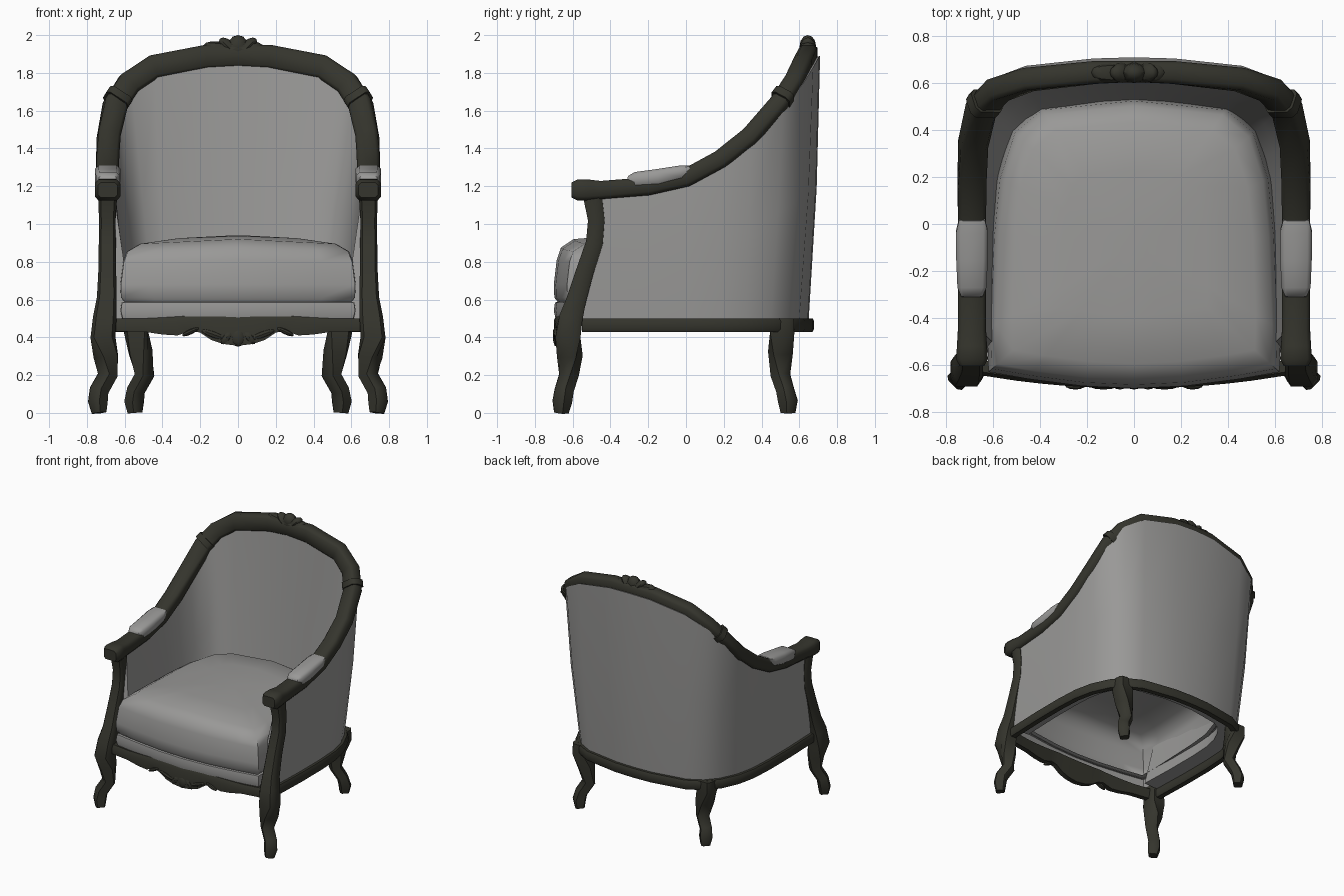
import bpy, bmesh, math
from mathutils import Vector as V

if "Cube" in bpy.data.objects:
    bpy.data.objects.remove(bpy.data.objects["Cube"])


def material(name, rgb):
    m = bpy.data.materials.new(name)
    m.use_nodes = True
    m.diffuse_color = (*rgb, 1)
    bsdf = next(n for n in m.node_tree.nodes if n.type == "BSDF_PRINCIPLED")
    bsdf.inputs["Base Color"].default_value = (*rgb, 1)
    return m


WOOD = material("dark wood", (0.035, 0.035, 0.026))
CLOTH = material("grey upholstery", (0.32, 0.317, 0.31))


def finish(name, bm, mat, angle=40):
    bmesh.ops.recalc_face_normals(bm, faces=bm.faces)
    me = bpy.data.meshes.new(name)
    bm.to_mesh(me)
    bm.free()
    me.materials.append(mat)
    ob = bpy.data.objects.new(name, me)
    bpy.context.collection.objects.link(ob)
    bpy.ops.object.select_all(action="DESELECT")
    ob.select_set(True)
    bpy.context.view_layer.objects.active = ob
    bpy.ops.object.shade_smooth_by_angle(angle=math.radians(angle))


def loft(name, rings, mat, angle=40, start_cap=True, end_cap=True):
    """Skin closed rings of equal length, capping the ends when asked."""
    bm = bmesh.new()
    rows = [[bm.verts.new(p) for p in ring] for ring in rings]
    n = len(rows[0])
    for a, b in zip(rows, rows[1:]):
        for i in range(n):
            j = (i + 1) % n
            bm.faces.new((a[i], a[j], b[j], b[i]))
    if start_cap:
        bm.faces.new(rows[0])
    if end_cap:
        bm.faces.new(rows[-1])
    finish(name, bm, mat, angle)


OCTAGON = [(1, .6), (.72, 1), (-.72, 1), (-1, .6), (-1, -.6), (-.72, -1), (.72, -1), (1, -.6)]


def sweep(name, pts, sizes, outs, mat=WOOD, angle=50):
    """Carry a chamfered section along a path; outs gives its width direction."""
    rings = []
    for i, p in enumerate(pts):
        t = (pts[min(i + 1, len(pts) - 1)] - pts[max(i - 1, 0)]).normalized()
        n = (outs[i] - t * outs[i].dot(t)).normalized()
        b = t.cross(n)
        w, h = sizes[i]
        rings.append([p + n * u * w + b * v * h for u, v in OCTAGON])
    loft(name, rings, mat, angle)


def flip(p):
    return V((-p.x, p.y, p.z))


def mirrored(half):
    """Complete a half path that ends on the centre line."""
    return half + [flip(p) for p in reversed(half[:-1])]


def plan_normals(path):
    res = []
    for i in range(len(path)):
        t = path[min(i + 1, len(path) - 1)] - path[max(i - 1, 0)]
        res.append(V((t.y, -t.x, 0)).normalized())
    return res


# Main lines: top rail and seat frame
rail_half = [V(p) for p in [(.69, -.45, 1.18), (.69, -.2, 1.2), (.69, 0, 1.245), (.69, .18, 1.34),
             (.685, .34, 1.46), (.65, .495, 1.63), (.58, .57, 1.74), (.45, .615, 1.83),
             (.17, .645, 1.885), (0, .65, 1.89)]]
base_half = [V((x, y, .5)) for x, y in [(.7, -.55), (.71, -.25), (.71, 0), (.7, .18), (.67, .32),
             (.61, .45), (.53, .54), (.42, .6), (.15, .645), (0, .65)]]
rail, base = mirrored(rail_half), mirrored(base_half)
rail_n, base_n = plan_normals(rail), plan_normals(base)

# Upholstered shell, wrapped around sides and back
ribs = []
for r, b, rn, bn in zip(rail, base, rail_n, base_n):
    ot, ob = r + rn * (.03 + .03 * max(0, rn.y)), b
    it, ib = r - rn * .035 - V((0, 0, .03)), b - bn * .14
    ribs.append([ob, ob.lerp(ot, .5) + bn * .012, ot, it, it.lerp(ib, .5), ib])
loft("upholstered_shell", ribs, CLOTH, 50)

# Top rail with arm knobs
knob = [V((.69, -.605, 1.18)), V((.69, -.575, 1.18)), V((.69, -.52, 1.18))]
rail_path = mirrored(knob + rail_half)
half_sizes = [(.052, .04), (.068, .056), (.064, .056)] + [(.06, .048)] * 5
half_sizes += [(.063, .048)] * 4 + [(.06, .045)]
outs = [V((p.x, 0, max(0, p.z - 1.3) * 1.2)) for p in rail_path]
sweep("top_rail", rail_path, half_sizes + half_sizes[-2::-1], outs)

# Seat frame
sweep("seat_frame", [p - V((0, 0, .035)) for p in base], [(.028, .036)] * len(base), base_n,
      angle=30)

# Legs, posts, collars and arm pads on both sides; feet turn towards the corners
front_leg = [((.735, -.66, 0), .032), ((.742, -.655, .06), .043), ((.735, -.645, .12), .042),
             ((.69, -.62, .2), .043), ((.7, -.615, .3), .056), ((.715, -.625, .4), .066),
             ((.705, -.61, .5), .062), ((.695, -.58, .6), .052), ((.692, -.535, .75), .047),
             ((.692, -.485, .9), .045), ((.692, -.475, 1.02), .044), ((.69, -.495, 1.15), .05)]
back_leg = [((.545, .54, 0), .032), ((.55, .54, .06), .043), ((.54, .525, .12), .04),
            ((.495, .5, .2), .043), ((.515, .5, .32), .055), ((.54, .51, .43), .064),
            ((.54, .51, .5), .06)]
pad_rings = [(-.31, 1.24, .045, .014), (-.27, 1.233, .062, .042), (-.15, 1.246, .067, .045),
             (-.03, 1.272, .067, .038), (.02, 1.298, .055, .014)]
for side, s in (("left", 1), ("right", -1)):
    for label, data, turn in (("front_leg_and_post", front_leg, -1), ("back_leg", back_leg, 1)):
        pts = [V((p[0] * s, p[1], p[2])) for p, r in data]
        sweep(side + "_" + label, pts, [(r, r) for p, r in data],
              [V((s, turn * max(0, min(1, 2 - p.z * 5)), 0)) for p in pts])
    collar = [V((.648 * s, .5, 1.645)), V((.626 * s, .524, 1.677))]
    sweep(side + "_rail_collar", collar, [(.07, .056)] * 2, [V((s, 0, .6))] * 2)
    sweep(side + "_arm_pad", [V((.69 * s, y, z)) for y, z, w, h in pad_rings],
          [(w, h) for y, z, w, h in pad_rings], [V((s, 0, 0))] * len(pad_rings), CLOTH)

# Seat band and loose cushion share a bowed outline, open underneath
seat_half = [V(p) for p in [(0, -.7, 0), (.22, -.69, 0), (.45, -.66, 0), (.62, -.63, 0),
             (.625, -.45, 0), (.61, -.05, 0), (.585, .2, 0), (.52, .4, 0), (.4, .5, 0), (0, .54, 0)]]
outline = seat_half + [flip(p) for p in reversed(seat_half[1:-1])]


def seat_ring(scale, z, crown=0):
    ring = []
    for p in outline:
        q = V((p.x * scale, (p.y + .08) * scale - .08, z))
        q.z += crown * (1 - abs(p.x) / .625)
        ring.append(q)
    return ring


loft("seat_band", [seat_ring(.985, .5), seat_ring(1, .54), seat_ring(.99, .585),
     seat_ring(.92, .592)], CLOTH, start_cap=False, end_cap=False)
loft("seat_cushion", [seat_ring(.95, .575), seat_ring(.995, .61), seat_ring(1, .68),
     seat_ring(.975, .8, .01), seat_ring(.94, .855, .02), seat_ring(.83, .895, .025),
     seat_ring(.5, .925, .012), seat_ring(.1, .938)], CLOTH, 60, start_cap=False)

# Scalloped front apron
apron_half = [(.68, .43, .5), (.5, .43, .5), (.4, .415, .505), (.32, .41, .51), (.25, .435, .515),
              (.2, .425, .52), (.14, .385, .52), (.08, .365, .52), (0, .355, .52)]
apron = [(-x, lo, hi) for x, lo, hi in apron_half] + apron_half[-2::-1]
sections = []
for x, lo, hi in apron:
    y = -.695 + .06 * (x / .68) ** 2
    sections.append([V((x, y + .01, hi)), V((x, y - .005, hi - .03)), V((x, y, lo)),
                     V((x, y + .04, lo)), V((x, y + .06, hi))])
loft("front_apron", sections, WOOD, 35)


def carving(name, leaves, y, depth):
    """Fan of flattened leaf lobes."""
    bm = bmesh.new()
    for x, z, length, width, deg in leaves:
        a = math.radians(deg)
        lobe = bmesh.ops.create_uvsphere(bm, u_segments=8, v_segments=6, radius=1)
        for v in lobe["verts"]:
            u, w = v.co.z * length, v.co.x * width
            v.co = V((x + u * math.cos(a) - w * math.sin(a), y + v.co.y * depth,
                      z + u * math.sin(a) + w * math.cos(a)))
    finish(name, bm, WOOD)


# Carved crest on the rail and shell ornament on the apron
carving("crest_carving", [(0, 1.94, .06, .055, 90), (.05, 1.935, .065, .035, 45),
        (-.05, 1.935, .065, .035, 135), (.08, 1.93, .06, .035, 0), (-.1, 1.93, .085, .035, 170),
        (0, 1.925, .13, .05, 0)], .645, .044)
carving("apron_carving", [(0, .4, .05, .04, 90), (.06, .4, .045, .022, -50),
        (-.06, .4, .045, .022, 230), (.13, .415, .07, .02, 20), (-.13, .415, .07, .02, 160),
        (.25, .43, .05, .014, -25), (-.25, .43, .05, .014, 205)], -.685, .02)
